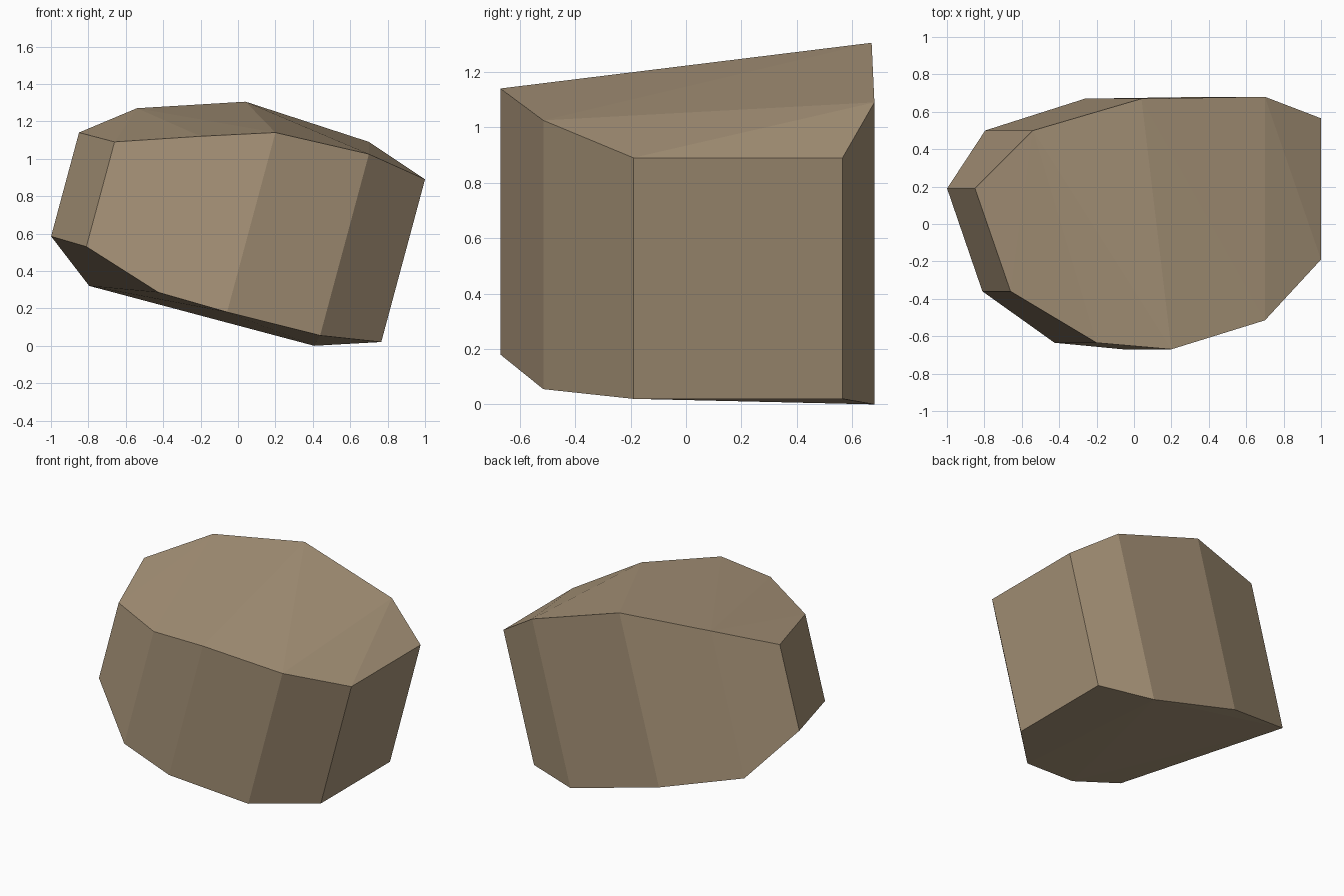
import bpy
import bmesh
import math

if "Cube" in bpy.data.objects:
    bpy.data.objects.remove(bpy.data.objects["Cube"], do_unlink=True)

# Single flat stone colour
stone = bpy.data.materials.new("brown stone")
stone.use_nodes = True
colour = (0.39, 0.295, 0.19, 1.0)
stone.diffuse_color = colour
bsdf = stone.node_tree.nodes["Principled BSDF"]
bsdf.inputs["Base Color"].default_value = colour
bsdf.inputs["Roughness"].default_value = 0.9

# Corners of the leaning prism: top x, y, top height, bottom height
LEAN = 0.269
corners = [
    (-0.85, 0.19, 1.14, 0.585),
    (-0.66, -0.36, 1.09, 0.53),
    (-0.20, -0.635, 1.12, 0.285),
    (0.20, -0.67, 1.14, 0.18),
    (0.70, -0.515, 1.025, 0.055),
    (1.00, -0.19, 0.89, 0.02),
    (1.00, 0.565, 0.89, 0.02),
    (0.70, 0.68, 1.09, 0.0),
    (0.04, 0.67, 1.305, 0.18),
    (-0.54, 0.50, 1.27, 0.32),
]

# Wrap the chipped top, chipped base and leaning walls in one convex shell
bm = bmesh.new()
for x, y, top, bottom in corners:
    bm.verts.new((x, y, top))
    bm.verts.new((x - LEAN * (top - bottom), y, bottom))
bmesh.ops.convex_hull(bm, input=bm.verts[:])
bmesh.ops.dissolve_limit(bm, angle_limit=math.radians(1.0),
                         verts=bm.verts[:], edges=bm.edges[:])
bmesh.ops.recalc_face_normals(bm, faces=bm.faces[:])

mesh = bpy.data.meshes.new("rock")
bm.to_mesh(mesh)
bm.free()
mesh.materials.append(stone)
rock = bpy.data.objects.new("rock", mesh)
bpy.context.collection.objects.link(rock)
